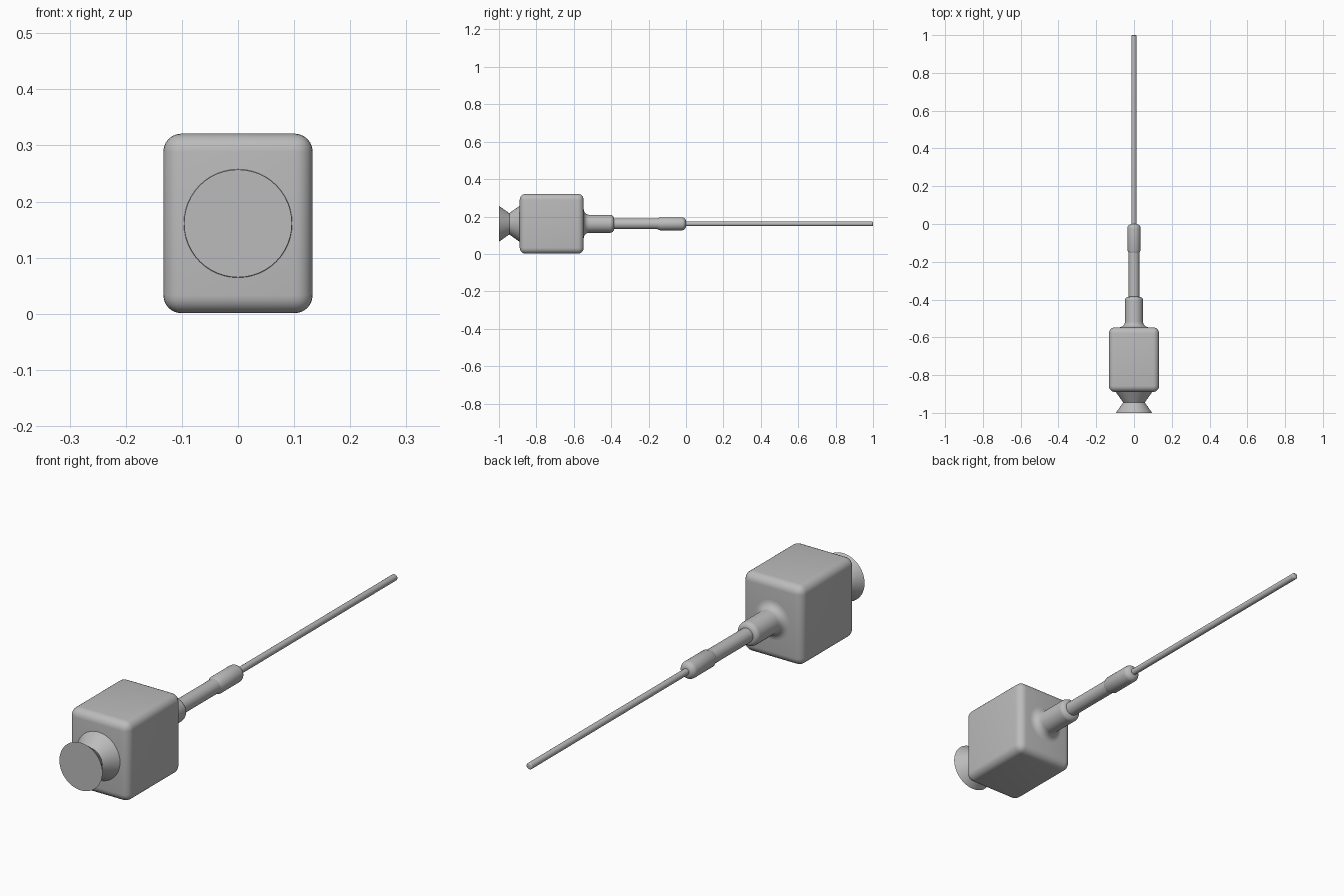
import bpy, bmesh, math
from mathutils import Matrix

default = bpy.data.objects.get("Cube")
if default:
    bpy.data.objects.remove(default, do_unlink=True)

AXIS_Z = 0.161

grey = bpy.data.materials.new("plain grey")
grey.use_nodes = True
colour = (0.5, 0.5, 0.5, 1)
grey.diffuse_color = colour
grey.node_tree.nodes["Principled BSDF"].inputs["Base Color"].default_value = colour


def finish(name, bm, angle):
    bmesh.ops.recalc_face_normals(bm, faces=bm.faces)
    mesh = bpy.data.meshes.new(name)
    bm.to_mesh(mesh)
    bm.free()
    mesh.materials.append(grey)
    obj = bpy.data.objects.new(name, mesh)
    bpy.context.collection.objects.link(obj)
    bpy.ops.object.select_all(action='DESELECT')
    obj.select_set(True)
    bpy.context.view_layer.objects.active = obj
    bpy.ops.object.shade_smooth_by_angle(angle=math.radians(angle))
    return obj


def turned(name, profile, sides=48, angle=35):
    """Closed solid turned about the long axis from (y, radius) points."""
    bm = bmesh.new()
    rings = []
    for y, r in profile:
        steps = [2 * math.pi * i / sides for i in range(sides)]
        rings.append([bm.verts.new((r * math.cos(a), y, AXIS_Z + r * math.sin(a))) for a in steps])
    for a, b in zip(rings, rings[1:]):
        for i in range(sides):
            j = (i + 1) % sides
            bm.faces.new((a[i], a[j], b[j], b[i]))
    bm.faces.new(rings[0])
    bm.faces.new(rings[-1])
    return finish(name, bm, angle)


def arc(y, r, radius, start, end, steps=6):
    """Rounded stretch of a profile, angles in degrees."""
    angles = [math.radians(start + (end - start) * i / steps) for i in range(steps + 1)]
    return [(y + radius * math.cos(a), r + radius * math.sin(a)) for a in angles]


# Rounded box body
bm = bmesh.new()
bmesh.ops.create_cube(bm, size=1, matrix=Matrix.Translation((0, -0.718, AXIS_Z))
                      @ Matrix.Diagonal((0.266, 0.342, 0.32, 1)))
bmesh.ops.bevel(bm, geom=bm.edges[:], offset=0.032, segments=6, profile=0.5, affect='EDGES')
finish("body", bm, 35)

# Waisted knob on the front
turned("front_knob", [(-1, 0.096), (-0.945, 0.057), (-0.88, 0.103)])

# Stepped stem with a flared foot
foot = arc(-0.517, 0.078, 0.03, 180, 270)
shoulder = arc(-0.405, 0.028, 0.02, 90, 0)
turned("stem", [(-0.56, 0.078)] + foot + shoulder + [(-0.385, 0.029), (-0.13, 0.029)], angle=50)

# Collar with a rounded tip
tip = arc(-0.023, 0.012, 0.023, 90, 0)
turned("collar", [(-0.155, 0.028), (-0.138, 0.035)] + tip, angle=50)

# Thin rod with a rounded end
turned("rod", [(-0.02, 0.013)] + arc(0.994, 0.007, 0.006, 90, 0), sides=24, angle=50)
